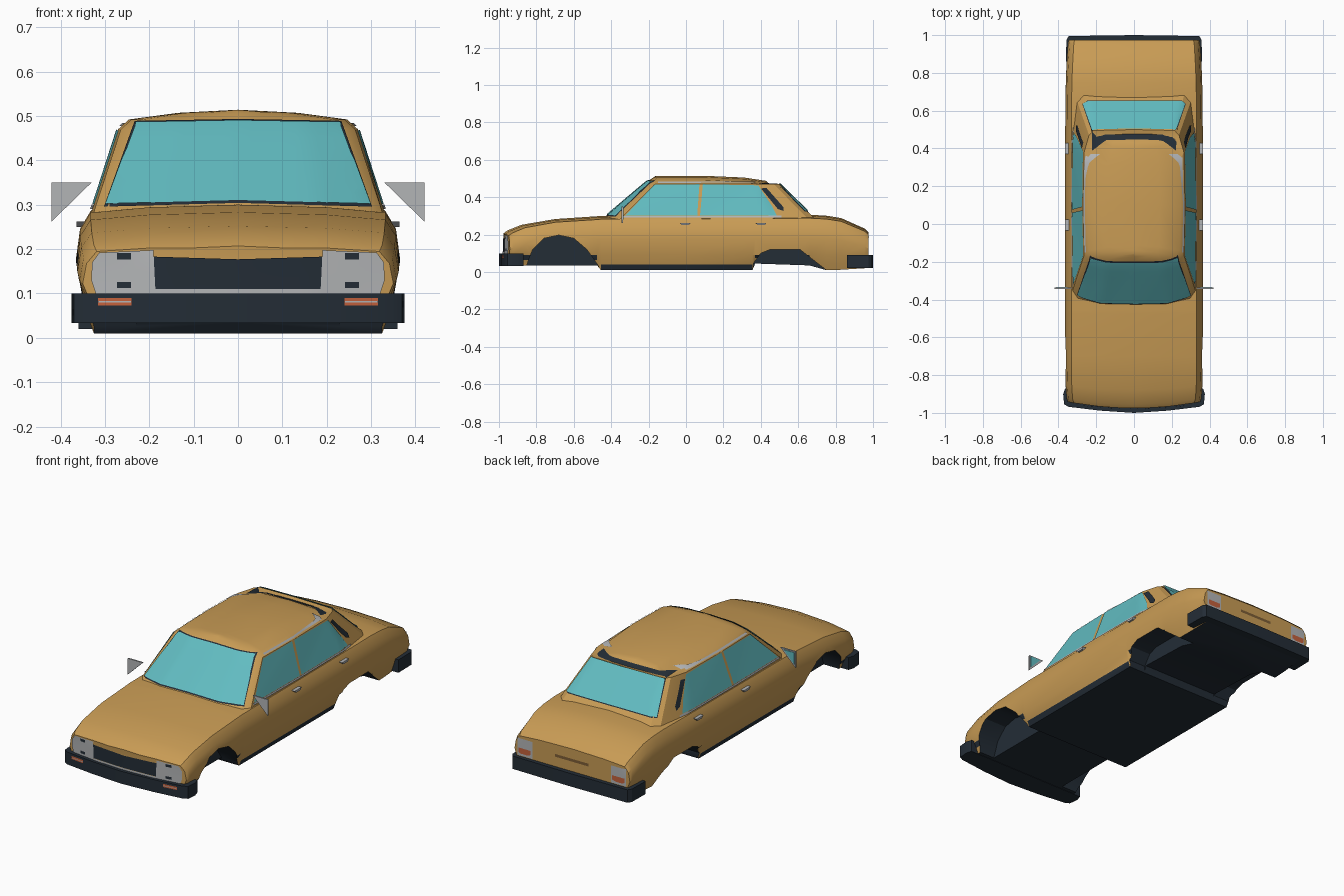
import bpy, bmesh, math
from mathutils import Vector
from mathutils.bvhtree import BVHTree

if "Cube" in bpy.data.objects:
    bpy.data.objects.remove(bpy.data.objects["Cube"])


def mat(name, rgb):
    m = bpy.data.materials.new(name)
    m.diffuse_color = (*rgb, 1)
    m.use_nodes = True
    m.node_tree.nodes["Principled BSDF"].inputs["Base Color"].default_value = m.diffuse_color
    return m


PAINT = mat("ochre_paint", (0.58, 0.33, 0.09))
BLACK = mat("black_trim", (0.017, 0.026, 0.037))
GLASS = mat("tinted_glass", (0.12, 0.50, 0.53))
SILVER = mat("light_grey", (0.45, 0.46, 0.47))
ORANGE = mat("orange_lamp", (0.55, 0.12, 0.045))
BROWN = mat("brown_plate", (0.20, 0.11, 0.035))


def finish(name, bm, mats, angle=0.5):
    me = bpy.data.meshes.new(name)
    bm.to_mesh(me)
    bm.free()
    for m in mats:
        me.materials.append(m)
    ob = bpy.data.objects.new(name, me)
    bpy.context.collection.objects.link(ob)
    me.polygons.foreach_set("use_smooth", [True] * len(me.polygons))
    me.set_sharp_from_angle(angle=angle)
    return ob


def loft(name, half_rings, closed, mats, rule=None):
    """Skin half rings mirrored across x = 0; returns object and search tree."""
    bm = bmesh.new()
    rings = []
    for h in half_rings:
        full = list(h) + [(-x, y, z) for x, y, z in h[-2:0:-1]]
        rings.append([bm.verts.new(p) for p in full])
    n = len(rings[0])
    for a, b in zip(rings, rings[1:]):
        for i in range(n):
            j = (i + 1) % n
            bm.faces.new((a[i], a[j], b[j], b[i]))
    bmesh.ops.remove_doubles(bm, verts=bm.verts[:], dist=1e-4)
    bmesh.ops.recalc_face_normals(bm, faces=bm.faces[:])
    bm.normal_update()
    if rule:
        for f in bm.faces:
            f.material_index = rule(f)
    tree = BVHTree.FromBMesh(bm)
    return finish(name, bm, mats), tree


def prism(name, pts, axis, lo, hi, mats, index=0):
    """Extrude a 2D outline along an axis."""
    def at(a, b, t):
        return {"x": (t, a, b), "y": (a, t, b), "z": (a, b, t)}[axis]
    bm = bmesh.new()
    a = [bm.verts.new(at(*p, lo)) for p in pts]
    b = [bm.verts.new(at(*p, hi)) for p in pts]
    bm.faces.new(a)
    bm.faces.new(b)
    for i in range(len(pts)):
        j = (i + 1) % len(pts)
        bm.faces.new((a[i], a[j], b[j], b[i]))
    bmesh.ops.recalc_face_normals(bm, faces=bm.faces[:])
    for f in bm.faces:
        f.material_index = index
    return finish(name, bm, mats)


def plate(name, pts, axis, s, tree, m, off=0.004):
    """Project a flat outline along -s*axis onto a surface as a thin skin."""
    out = Vector((s, 0, 0)) if axis == "x" else Vector((0, s, 0))
    bm = bmesh.new()
    bm.faces.new([bm.verts.new((a, b, 0)) for a, b in pts])
    for k in (0, 1):
        lo, hi = min(p[k] for p in pts), max(p[k] for p in pts)
        no = Vector((1, 0, 0)) if k == 0 else Vector((0, 1, 0))
        for i in range(1, math.ceil((hi - lo) / 0.025)):
            bmesh.ops.bisect_plane(bm, geom=bm.verts[:] + bm.edges[:] + bm.faces[:],
                                   plane_co=no * (lo + i * 0.025), plane_no=no)
    for v in bm.verts:
        p = Vector((0, v.co.x, v.co.y)) if axis == "x" else Vector((v.co.x, 0, v.co.y))
        hit, no, _, _ = tree.ray_cast(p + out * 3, -out)
        if hit is None:
            hit, no, _, _ = tree.find_nearest(p + out)
        v.co = hit + (no if no.dot(out) > 0 else -no) * off
    bm.normal_update()
    if sum(f.normal.dot(out) for f in bm.faces) < 0:
        bmesh.ops.reverse_faces(bm, faces=bm.faces[:])
    return finish(name, bm, [m], 0.8)


def rect(x0, x1, z0, z1):
    return [(x0, z0), (x1, z0), (x1, z1), (x0, z1)]


# Lower body: stations of y, floor height, top height, half width
stations = [(-.975, .04, .207, .350), (-.955, .035, .222, .357), (-.88, .035, .252, .362),
            (-.70, .035, .283, .365), (-.475, .035, .298, .365), (-.455, .01, .30, .365),
            (0, .01, .302, .365), (.355, .01, .304, .365), (.37, .045, .304, .365),
            (.66, .035, .306, .363), (.75, .01, .301, .361), (.83, .012, .288, .358),
            (.955, .02, .232, .35), (.975, .025, .212, .346)]


def section(y, zb, zt, w, sx=1.0):
    pts = [(0, zb), (.89 * w, zb), (.92 * w, zb + .03), (.96 * w, .09), (w, .59 * zt),
           (.975 * w, .81 * zt), (.91 * w, .94 * zt), (.55 * w, .98 * zt), (0, zt)]
    k = .035 * max(0, 1 - (y + .975) / .3)
    return [(x * sx, y + k * (x * sx / .36) ** 2, z) for x, z in pts]


first, last = stations[0], stations[-1]
rings = [section(*first, 0), section(*first, .5)] + [section(*s) for s in stations]
rings += [section(*last, .5), section(*last, 0)]


def body_rule(f):
    c = f.calc_center_median()
    return int(f.normal.z < -.45 or (c.z < .035 and -.5 < c.y < .4))


body, body_tree = loft("lower_body", rings, True, [PAINT, BLACK], body_rule)

# Wheel arches cut into both sides
arches = {"front": [(-.855, -.05), (-.85, .04), (-.82, .12), (-.76, .18), (-.68, .197),
                    (-.60, .18), (-.53, .12), (-.47, .035), (-.45, -.05)],
          "rear": [(.36, -.05), (.36, .045), (.40, .10), (.45, .12), (.61, .12),
                   (.66, .08), (.75, .01), (.76, -.05)]}
bpy.context.view_layer.objects.active = body
for name, pts in arches.items():
    for s in (-1, 1):
        cut = prism(name + "_arch_cutter", pts, "x", s * .23, s * .5, [PAINT, BLACK], 1)
        cut.hide_render = True
        mod = body.modifiers.new("arch", "BOOLEAN")
        mod.operation, mod.solver, mod.object = "DIFFERENCE", "EXACT", cut
        bpy.ops.object.modifier_apply(modifier=mod.name)
        bpy.data.objects.remove(cut)
body.data.set_sharp_from_angle(angle=0.5)

# Cabin: stacked plan outlines from belt to roof centre line
belt = [(0, -.455), (.18, -.445), (.30, -.405), (.328, -.36), (.333, .05), (.33, .45),
        (.305, .66), (.27, .70), (0, .70)]
upper = [(0, -.225), (.15, -.22), (.235, -.195), (.264, -.165), (.270, .1), (.264, .38),
         (.238, .47), (.215, .495), (0, .50)]
edge = [(0, -.195), (.14, -.19), (.215, -.17), (.24, -.14), (.246, .1), (.24, .33),
        (.215, .43), (.2, .455), (0, .46)]


def roof(sx, sy, z):
    return [(x * sx, .13 + (y - .13) * sy, z - .15 * max(0, .13 + (y - .13) * sy - .25))
            for x, y in edge]


cabin, cabin_tree = loft("cabin", [[(x, y, .275) for x, y in belt],
                                   [(x, y, .47) for x, y in upper],
                                   roof(1, 1, .492), roof(.55, .93, .507), roof(0, .9, .514)],
                         False, [PAINT])

# Windscreen and rear window with black surrounds
screen = [(-.296, .298), (0, .306), (.296, .298), (.228, .482), (0, .486), (-.228, .482)]
back = [(-.268, .325), (.268, .325), (.218, .468), (-.218, .468)]
for name, pts, s in (("windscreen", screen, -1), ("rear_window", back, 1)):
    grow = [(x * 1.015, .39 + (z - .39) * 1.05) for x, z in pts]
    plate(name + "_seal", grow, "y", s, cabin_tree, BLACK, .003)
    plate(name, pts, "y", s, cabin_tree, GLASS, .006)

# Side glass, trim, vents, handles and mirrors
for s, side in ((-1, "left"), (1, "right")):
    plate(side + "_front_window", [(-.325, .30), (.06, .30), (.072, .468), (-.17, .465)],
          "x", s, cabin_tree, GLASS)
    plate(side + "_rear_window", [(.075, .30), (.485, .30), (.46, .35), (.385, .462), (.09, .468)],
          "x", s, cabin_tree, GLASS)
    plate(side + "_belt_trim", rect(-.335, .51, .289, .299), "x", s, cabin_tree, SILVER, .005)
    plate(side + "_roof_trim", rect(-.15, .37, .474, .481), "x", s, cabin_tree, SILVER)
    plate(side + "_vent", [(.40, .445), (.49, .335), (.52, .325), (.52, .345), (.43, .447)],
          "x", s, cabin_tree, BLACK, .005)
    for door, y in (("front", -.005), ("rear", .40)):
        prism(f"{side}_{door}_handle", [(y - .03, .262), (y + .03, .262), (y + .02, .25), (y - .015, .25)],
              "x", s * .34, s * .364, [SILVER])
    tri = [(s * .33, .35), (s * .42, .35), (s * .42, .262)]
    prism(side + "_mirror", tri, "y", -.345, -.337, [SILVER])
    prism(side + "_mirror_glass", [(s * .352, .344), (s * .414, .344), (s * .414, .28)],
          "y", -.338, -.334, [GLASS])

# Bumpers
for name, half, lo, hi in (
        ("front_bumper", [(.345, -.87), (.365, -.87), (.375, -.90), (.37, -.955), (.345, -.968), (.18, -.988)], .033, .10),
        ("rear_bumper", [(.34, .86), (.36, .86), (.358, .975), (.345, .995)], .02, .09)):
    tip = [(0, -1)] if "front" in name else [(0, 1)]
    pts = half + tip + [(-x, y) for x, y in half[::-1]]
    bumper = prism(name, pts, "z", lo, hi, [BLACK])
    if "front" in name:
        bm = bmesh.new()
        bm.from_mesh(bumper.data)
        bumper_tree = BVHTree.FromBMesh(bm)
        bm.free()

# Grille and lamps
plate("grille", [(-.19, .11), (.19, .11), (.19, .183), (0, .177), (-.19, .183)], "y", -1, body_tree, BLACK)
plate("grille_strip", rect(-.19, .19, .098, .11), "y", -1, body_tree, SILVER, .006)
plate("number_plate_recess", rect(-.1, .1, .145, .16), "y", 1, body_tree, BROWN)
for s, side in ((-1, "left"), (1, "right")):
    def flip(pts):
        return [(s * x, z) for x, z in pts]
    plate(side + "_headlamp", flip([(.185, .10), (.32, .10), (.33, .13), (.328, .17), (.312, .192), (.19, .198)]),
          "y", -1, body_tree, SILVER, .005)
    for part, z in (("upper", .177), ("lower", .112)):
        plate(f"{side}_{part}_lamp_slot", flip(rect(.24, .272, z, z + .014)), "y", -1, body_tree, BLACK, .008)
    plate(side + "_indicator", flip(rect(.24, .315, .073, .09)), "y", -1, bumper_tree, ORANGE, .003)
    plate(side + "_indicator_stripe", flip(rect(.24, .315, .080, .083)), "y", -1, bumper_tree, SILVER, .005)
    plate(side + "_tail_lamp", flip(rect(.235, .325, .095, .188)), "y", 1, body_tree, SILVER)
    plate(side + "_tail_indicator", flip([(.245, .115), (.265, .108), (.305, .108), (.318, .115), (.318, .138), (.245, .138)]),
          "y", 1, body_tree, ORANGE, .007)
